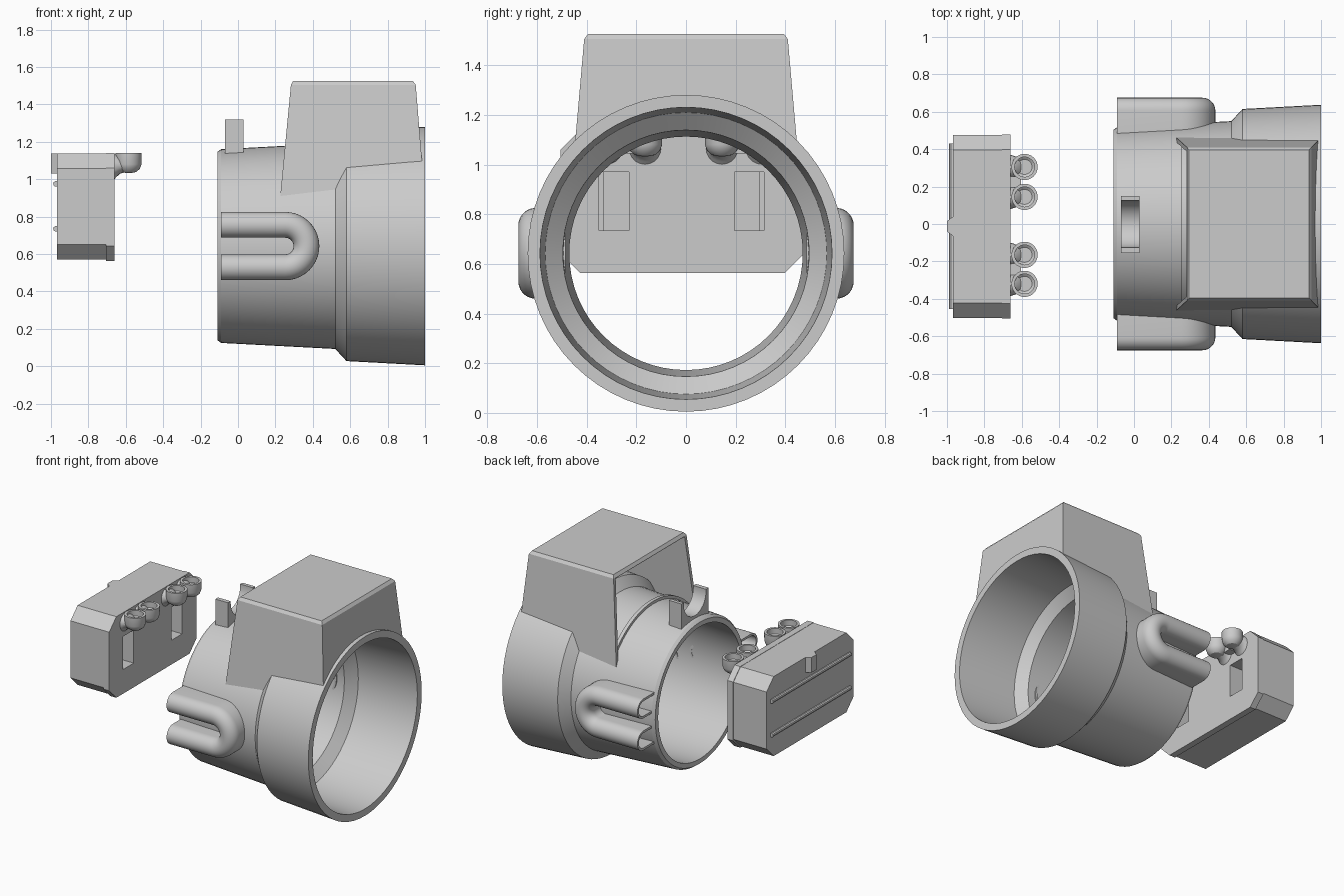
import bpy, bmesh
from math import sin, cos, pi, radians

if "Cube" in bpy.data.objects:
    bpy.data.objects.remove(bpy.data.objects["Cube"])

ZC = 0.6425  # height of the sleeve axis


def finish(name, bm, smooth=True):
    bmesh.ops.recalc_face_normals(bm, faces=bm.faces)
    me = bpy.data.meshes.new(name)
    bm.to_mesh(me)
    bm.free()
    ob = bpy.data.objects.new(name, me)
    bpy.context.collection.objects.link(ob)
    if smooth:
        select(ob)
        bpy.ops.object.shade_smooth_by_angle(angle=radians(30))
    return ob


def select(ob):
    bpy.ops.object.select_all(action='DESELECT')
    ob.select_set(True)
    bpy.context.view_layer.objects.active = ob


def loft(name, rings, closed=False, smooth=True):
    """Skin equal-length closed rings; cap the ends unless closed."""
    bm = bmesh.new()
    vs = [[bm.verts.new(p) for p in r] for r in rings]
    n = len(vs[0])
    pairs = list(zip(vs, vs[1:])) + ([(vs[-1], vs[0])] if closed else [])
    for a, b in pairs:
        for i in range(n):
            j = (i + 1) % n
            bm.faces.new((a[i], a[j], b[j], b[i]))
    if not closed:
        bm.faces.new(vs[0])
        bm.faces.new(vs[-1])
    return finish(name, bm, smooth)


def prism(name, pts, x0, x1, smooth=True):
    return loft(name, [[(x, y, z) for y, z in pts] for x in (x0, x1)], smooth=smooth)


def lathe_x(name, prof, closed, n=64):
    return loft(name, [[(x, r * cos(2 * pi * i / n), ZC + r * sin(2 * pi * i / n))
                        for i in range(n)] for x, r in prof], closed)


def box(name, x0, x1, y0, y1, z0, z1):
    return prism(name, [(y0, z0), (y1, z0), (y1, z1), (y0, z1)], x0, x1, False)


def cut(ob, cutter):
    cutter.hide_render = True
    m = ob.modifiers.new("cut", 'BOOLEAN')
    m.operation, m.solver, m.object = 'DIFFERENCE', 'EXACT', cutter
    select(ob)
    bpy.ops.object.modifier_apply(modifier=m.name)
    bpy.data.objects.remove(cutter)


# stepped conical sleeve
outer = [(-0.11, 0.503), (-0.09, 0.518), (0.52, 0.55), (0.58, 0.615), (1.0, 0.6375)]
inner = [(1.0, 0.588), (0.55, 0.567), (0.49, 0.496), (-0.11, 0.47)]
lathe_x("sleeve", outer + inner, True)

# hollow U-shaped channels on both sides
path = [(-0.09, 0.1135, 0, 1)]
path += [(0.2525 + 0.1135 * cos(a), 0.1135 * sin(a), cos(a), sin(a))
         for a in [pi / 2 - pi * i / 20 for i in range(21)]]
path += [(-0.09, -0.1135, 0, -1)]


def arch(r):
    return [(-r, 0.485)] + [(-r * cos(pi * i / 14), 0.606 + r * sin(pi * i / 14))
                            for i in range(15)] + [(r, 0.485)]


section = arch(0.069) + arch(0.053)[::-1]
for s, side in ((1, "back"), (-1, "front")):
    loft(side + "_channel", [[(x + nx * o, s * y, ZC + z + nz * o) for o, y in section]
                             for x, z, nx, nz in path])

# saddle clip on the narrow end
saddle = [(-0.155, 1.125), (-0.155, 1.32), (-0.125, 1.32)]
saddle += [(-0.125 * cos(pi * i / 16), 1.305 - 0.125 * sin(pi * i / 16)) for i in range(17)]
saddle += [(0.125, 1.32), (0.15, 1.32), (0.15, 1.125)]
prism("saddle_clip", saddle, -0.07, 0.03)


# tapered hood, open towards the narrow end
def rect(z, x0, x1, y):
    return [(x0, -y, z), (x1, -y, z), (x1, y, z), (x0, y, z)]


hood = loft("hood", [rect(0.90, 0.225, 1.0, 0.463), rect(1.505, 0.283, 0.95, 0.41),
                     rect(1.525, 0.295, 0.935, 0.395)], smooth=False)
cut(hood, loft("hood_cavity", [rect(0.85, 0.1, 0.98, 0.443), rect(1.5, 0.1, 0.925, 0.387)],
               smooth=False))
solid = [(-0.2, 0.505)] + [(x, r - 0.004) for x, r in outer[1:]] + [(1.1, 0.638)]
cut(hood, lathe_x("sleeve_core", solid, False))

# raised lip under the hood opening
angs = [radians(38 + 104 * i / 28) for i in range(29)]
lip = [(0.53 * cos(a), ZC + 0.53 * sin(a)) for a in angs]
lip += [(0.555 * cos(a), ZC + 0.555 * sin(a)) for a in angs[::-1]]
prism("hood_lip", lip, 0.255, 0.28)


# separate chamfered pack
def octagon(y0, y1, z0, z1, c):
    return [(y0 + c, z0), (y1 - c, z0), (y1, z0 + c), (y1, z1 - c),
            (y1 - c, z1), (y0 + c, z1), (y0, z1 - c), (y0, z0 + c)]


pack = prism("pack_body", octagon(-0.502, 0.475, 0.572, 1.138, 0.08), -0.967, -0.705, False)
plate = prism("pack_plate", octagon(-0.505, 0.478, 0.563, 1.14, 0.08), -0.706, -0.66, False)

# two rectangular sockets with a deeper outer slot
for y0, y1, s0, s1 in ((-0.35, -0.23, -0.35, -0.333), (0.195, 0.315, 0.296, 0.315)):
    for part in (plate, pack):
        cut(part, box("socket_cut", -0.76, -0.6, y0, y1, 0.735, 0.97))
    cut(pack, box("slot_cut", -0.82, -0.7, s0, s1, 0.735, 0.97))

# ribs and latch on the outer face
for k, z in (("lower", 0.735), ("upper", 0.975)):
    loft(k + "_rib", [[(-0.973 + 0.015 * cos(pi * i / 5), y, z + 0.015 * sin(pi * i / 5))
                       for i in range(10)] for y in (-0.455, 0.43)])
loft("latch", [[(-1.0, -0.04, z), (-1.0, 0.015, z), (-0.96, 0.045, z), (-0.96, -0.07, z)]
               for z in (1.03, 1.138)], smooth=False)

# four cups with curved stubs, bridged in pairs
cup = [(0.012, 1.033), (0.04, 1.038), (0.06, 1.055), (0.069, 1.08), (0.07, 1.14),
       (0.053, 1.14), (0.053, 1.1), (0.04, 1.09), (0.002, 1.09)]
for k, y in enumerate((0.305, 0.145, -0.165, -0.32)):
    loft(f"cup_{k + 1}", [[(-0.585 + r * cos(pi * i / 16), y + r * sin(pi * i / 16), z)
                           for i in range(32)] for r, z in cup])
    stub = [(-0.665, 0.066, 0.995, 1.135), (-0.65, 0.062, 1.012, 1.13),
            (-0.63, 0.055, 1.03, 1.12), (-0.60, 0.05, 1.038, 1.085)]
    loft(f"cup_stub_{k + 1}", [[(x, y + w * cos(pi * i / 10),
                                 (a + b) / 2 + (b - a) / 2 * sin(pi * i / 10))
                                for i in range(20)] for x, w, a, b in stub])
for k, y in (("back", 0.225), ("front", -0.2425)):
    box(k + "_cup_bridge", -0.662, -0.605, y - 0.03, y + 0.03, 1.045, 1.11)
